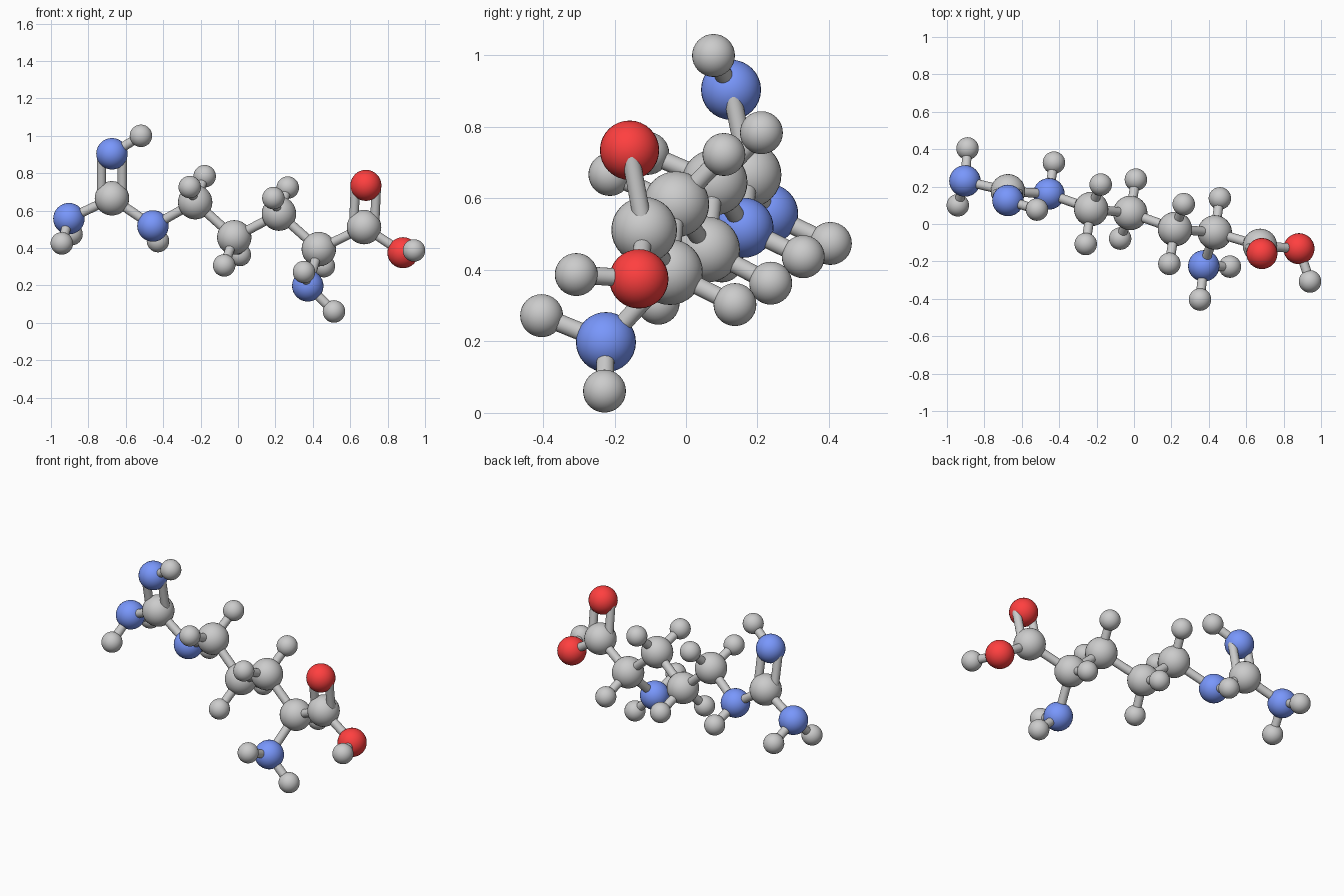
import bpy
from mathutils import Vector

if "Cube" in bpy.data.objects:
    bpy.data.objects.remove(bpy.data.objects["Cube"])

RADIUS = {"C": 0.092, "N": 0.084, "O": 0.083, "H": 0.06}
FULL = {"C": "carbon", "N": "nitrogen", "O": "oxygen", "H": "hydrogen"}
COLOUR = {"N": (0.19, 0.31, 0.97, 1), "O": (1.0, 0.05, 0.05, 1)}
BOND_R, DOUBLE_OFFSET = 0.025, 0.056

mats = {}
for el, col in COLOUR.items():
    mats[el] = bpy.data.materials.new(FULL[el])
    mats[el].diffuse_color = col

# heavy atoms: position, then positions of attached hydrogens
chain = {
    "N_amine_end": ((-0.904, 0.23, 0.557), [(-0.89, 0.404, 0.474), (-0.942, 0.1, 0.425)]),
    "C_head": ((-0.674, 0.175, 0.666), []),
    "N_top": ((-0.674, 0.126, 0.904), [(-0.519, 0.077, 1.0)]),
    "N_link": ((-0.455, 0.161, 0.518), [(-0.428, 0.328, 0.437)]),
    "C_chain_1": ((-0.229, 0.08, 0.645), [(-0.178, 0.211, 0.784), (-0.258, -0.107, 0.726)]),
    "C_chain_2": ((-0.02, 0.059, 0.457), [(0.01, 0.237, 0.363), (-0.074, -0.078, 0.307)]),
    "C_chain_3": ((0.219, -0.027, 0.584), [(0.266, 0.106, 0.723), (0.189, -0.213, 0.667)]),
    "C_chain_4": ((0.432, -0.045, 0.394), [(0.459, 0.137, 0.303)]),
    "N_lower": ((0.373, -0.224, 0.198), [(0.353, -0.404, 0.272), (0.513, -0.228, 0.061)]),
    "C_tail": ((0.674, -0.117, 0.512), []),
    "O_top": ((0.684, -0.158, 0.735), []),
    "O_end": ((0.882, -0.132, 0.375), [(0.941, -0.307, 0.387)]),
}
single = [("N_amine_end", "C_head"), ("C_head", "N_link"), ("N_link", "C_chain_1"),
          ("C_chain_1", "C_chain_2"), ("C_chain_2", "C_chain_3"), ("C_chain_3", "C_chain_4"),
          ("C_chain_4", "N_lower"), ("C_chain_4", "C_tail"), ("C_tail", "O_end")]
double = [("C_head", "N_top"), ("C_tail", "O_top")]


def atom(el, name, pos):
    bpy.ops.mesh.primitive_uv_sphere_add(segments=32, ring_count=16, radius=RADIUS[el], location=pos)
    ob = bpy.context.object
    ob.name = name
    bpy.ops.object.shade_smooth()
    if el in mats:
        ob.data.materials.append(mats[el])


def bond(a, b, name="bond"):
    a, b = Vector(a), Vector(b)
    d = b - a
    bpy.ops.mesh.primitive_cylinder_add(vertices=24, radius=BOND_R, depth=d.length, location=(a + b) / 2,
                                        rotation=d.to_track_quat('Z', 'Y').to_euler())
    bpy.context.object.name = name
    bpy.ops.object.shade_smooth_by_angle()


# atoms with their hydrogens
for key, (pos, hydrogens) in chain.items():
    el, label = key.split("_", 1)
    atom(el, f"{FULL[el]}_{label}", pos)
    for h in hydrogens:
        atom("H", f"hydrogen_{label}", h)
        bond(pos, h, f"hydrogen_bond_{label}")

# single bonds
for a, b in single:
    bond(chain[a][0], chain[b][0], "single_bond")

# double bonds: two parallel rods spread sideways
for a, b in double:
    p, q = Vector(chain[a][0]), Vector(chain[b][0])
    d = (q - p).normalized()
    side = Vector((1, 0, 0))
    side = (side - d * side.dot(d)).normalized() * DOUBLE_OFFSET
    for s in (-1, 1):
        bond(p + side * s, q + side * s, "double_bond")

for m in bpy.data.materials:
    if m.users and not m.is_grease_pencil:
        m.use_nodes = True
        m.node_tree.nodes["Principled BSDF"].inputs["Base Color"].default_value = m.diffuse_color
